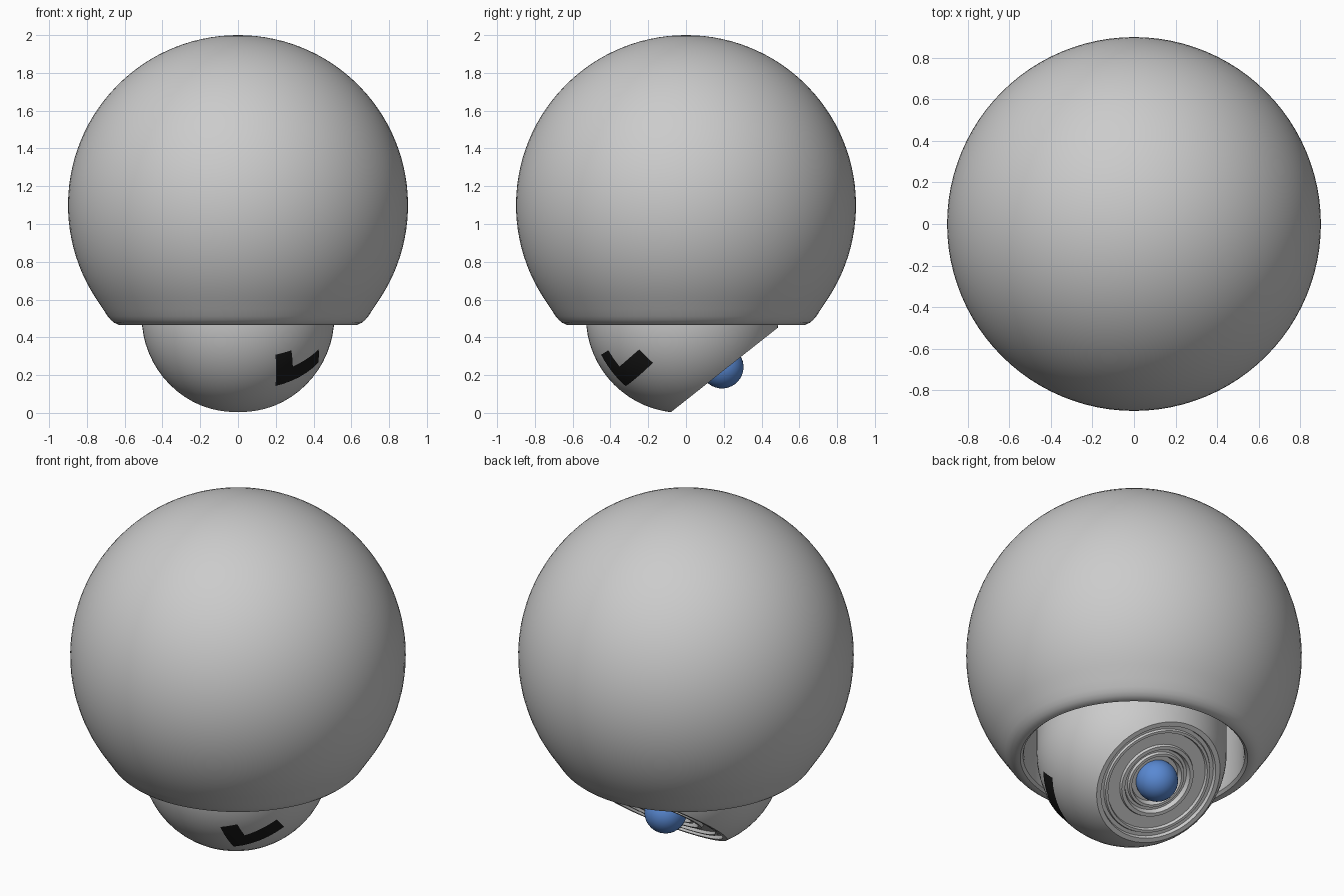
import bpy, bmesh
from math import sin, cos, pi, radians
from mathutils import Vector, Matrix

if "Cube" in bpy.data.objects:
    bpy.data.objects.remove(bpy.data.objects["Cube"])

EYE = Vector((0, -0.02, 0.51))               # centre of the inner ball
R = 0.51
N = Vector((0, 0.62, -0.785)).normalized()   # direction the lens looks
CUT = 0.36                                   # distance of lens plane from centre


def finish(bm, name, colour=None, angle=30):
    me = bpy.data.meshes.new(name)
    bm.to_mesh(me)
    bm.free()
    for p in me.polygons:
        p.use_smooth = True
    me.set_sharp_from_angle(angle=radians(angle))
    ob = bpy.data.objects.new(name, me)
    bpy.context.collection.objects.link(ob)
    if colour:
        mat = bpy.data.materials.new(name + "_colour")
        mat.diffuse_color = colour
        mat.use_nodes = True
        mat.node_tree.nodes["Principled BSDF"].inputs["Base Color"].default_value = mat.diffuse_color
        me.materials.append(mat)
    return ob


def revolve(profile, seg, matrix):
    """Spin (radius, height) points about the local z axis."""
    bm = bmesh.new()
    rings = [[bm.verts.new((r * cos(2 * pi * j / seg), r * sin(2 * pi * j / seg), z))
              for j in range(seg)] for r, z in profile]
    for a, b in zip(rings, rings[1:]):
        for j in range(seg):
            k = (j + 1) % seg
            bm.faces.new((a[j], a[k], b[k], b[j]))
    bmesh.ops.remove_doubles(bm, verts=bm.verts, dist=1e-5)
    bm.transform(matrix)
    return bm


def arc(r, cz, a0, a1, n):
    return [(r * cos(radians(a0 + (a1 - a0) * i / n)),
             cz + r * sin(radians(a0 + (a1 - a0) * i / n))) for i in range(n + 1)]


# Outer shell: cavity, rounded lip, big dome
shell = [(0, 0.9), (0.59, 0.9), (0.59, 0.5), (0.595, 0.48), (0.61, 0.467),
         (0.63, 0.466), (0.655, 0.477), (0.673, 0.492), (0.69, 0.512), (0.715, 0.55)]
shell += arc(0.9, 1.1, -33, 90, 40)
finish(revolve(shell, 96, Matrix()), "outer_shell")

# Inner ball: lower hemisphere running up into the shell, sliced for the lens
ball = revolve(arc(R, 0, -90, 0, 16) + [(R, 0.39)], 64, Matrix.Translation(EYE))
bmesh.ops.bisect_plane(ball, geom=ball.verts[:] + ball.edges[:] + ball.faces[:],
                       plane_co=EYE + N * CUT, plane_no=N, clear_outer=True)
finish(ball, "inner_ball")

# Stepped rings of the lens face
FACE = Matrix.Translation(EYE + N * CUT) @ N.to_track_quat('Z', 'Y').to_matrix().to_4x4()
steps = [(0.361, 0), (0.335, 0), (0.33, -0.02), (0.31, -0.02), (0.305, -0.008),
         (0.29, -0.008), (0.285, -0.025), (0.215, -0.025), (0.21, -0.01), (0.19, -0.01),
         (0.18, -0.035), (0.165, -0.035), (0.16, -0.02), (0.145, -0.02), (0.135, -0.05),
         (0, -0.05)]
finish(revolve(steps, 64, FACE), "lens_rings")

# Blue lens bulb
finish(revolve(arc(0.114, -0.02, -90, 90, 16), 32, FACE), "lens_bulb", (0.1, 0.25, 0.65, 1))

# Dark angled patch wrapped on the ball
P = [Vector(p) for p in ((.196, -.444, .31), (.28, -.407, .333), (.288, -.349, .247),
                         (.43, -.249, .335), (.425, -.175, .265), (.196, -.317, .145))]
bm = bmesh.new()
for a, b, c, d in ((P[0], P[5], P[2], P[1]), (P[5], P[4], P[3], P[2])):
    n = 6
    grid = [[bm.verts.new(EYE + (a.lerp(b, i / n).lerp(d.lerp(c, i / n), j / n) - EYE)
                          .normalized() * (R + 0.004)) for j in range(n + 1)]
            for i in range(n + 1)]
    for i in range(n):
        for j in range(n):
            bm.faces.new((grid[i][j], grid[i + 1][j], grid[i + 1][j + 1], grid[i][j + 1]))
bmesh.ops.remove_doubles(bm, verts=bm.verts, dist=1e-5)
finish(bm, "dark_patch", (0.01, 0.01, 0.01, 1))
